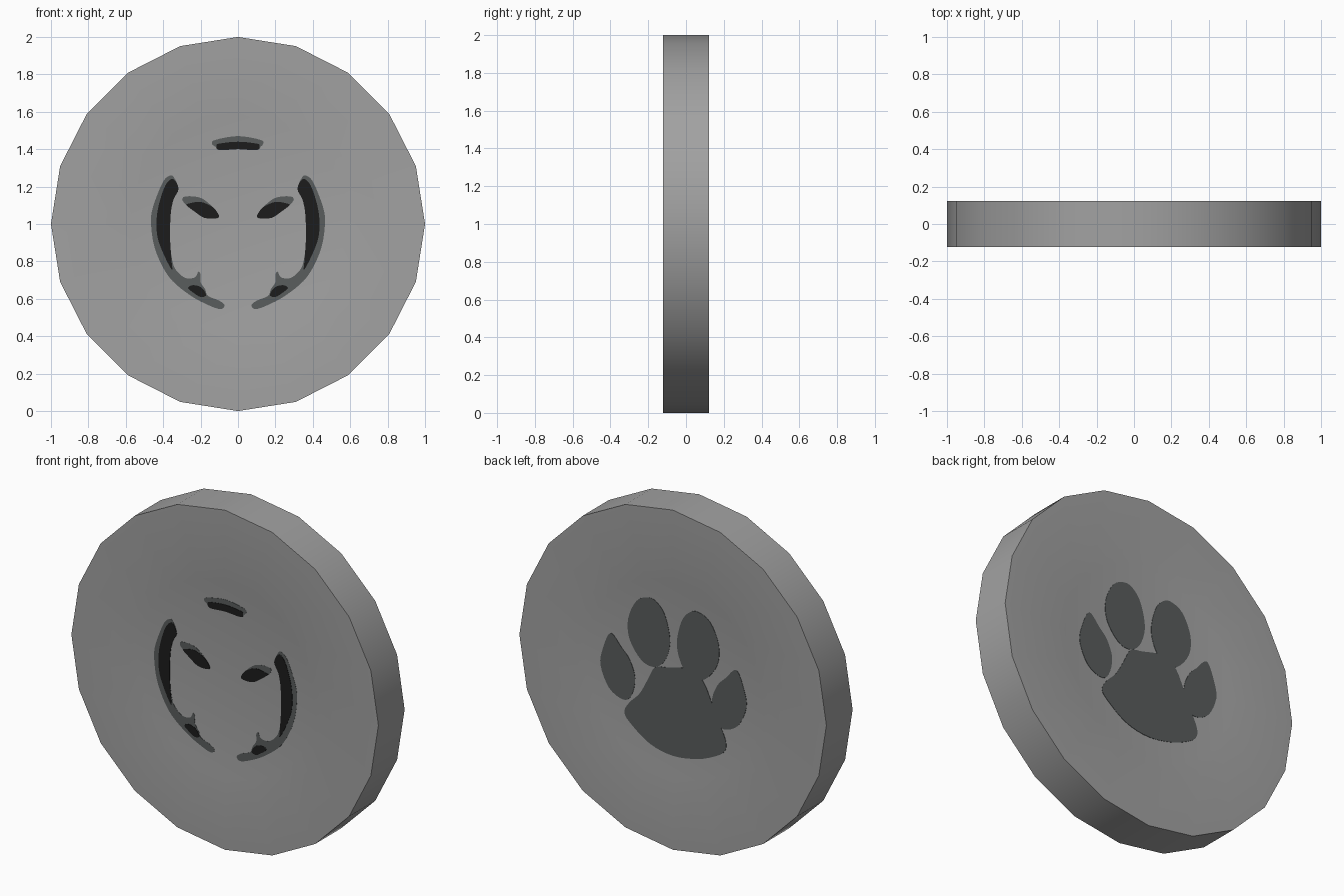
import bpy, bmesh, math
from mathutils import Vector

if "Cube" in bpy.data.objects:
    bpy.data.objects.remove(bpy.data.objects["Cube"])


def material(name, value):
    m = bpy.data.materials.new(name)
    m.diffuse_color = (*value, 1)
    m.use_nodes = True
    m.node_tree.nodes["Principled BSDF"].inputs["Base Color"].default_value = m.diffuse_color
    return m


METAL = material("grey metal", (0.36, 0.36, 0.36))
SLATE = material("slate", (0.10, 0.11, 0.11))
BLACK = material("near black", (0.012, 0.012, 0.012))
SIDES, HALF, FLOOR = 20, 0.122, 0.115   # FLOOR: |y| of the shallow dish on each face


def make_object(name, bm, mat):
    bmesh.ops.recalc_face_normals(bm, faces=bm.faces[:])
    me = bpy.data.meshes.new(name)
    bm.to_mesh(me)
    bm.free()
    me.materials.append(mat)
    ob = bpy.data.objects.new(name, me)
    bpy.context.collection.objects.link(ob)
    return ob


def smooth_outline(points, steps=4):
    """Closed Catmull-Rom curve through the points."""
    n, out = len(points), []
    p = [Vector(q) for q in points]
    for i in range(n):
        a, b, c, d = p[i - 1], p[i], p[(i + 1) % n], p[(i + 2) % n]
        for s in range(steps):
            t = s / steps
            out.append(0.5 * (2 * b + (c - a) * t + (2 * a - 5 * b + 4 * c - d) * t * t
                              + (3 * b - a - 3 * c + d) * t ** 3))
    return out


def plate(name, points, mat, side, lift, mirror=False):
    """Thin inlay on the front (side -1) or back (side 1) face."""
    bm = bmesh.new()
    y0, y1 = side * (FLOOR - 0.002), side * (FLOOR + lift)
    f = bm.faces.new([bm.verts.new((p.x, y0, p.y)) for p in smooth_outline(points)])
    ext = bmesh.ops.extrude_face_region(bm, geom=[f])["geom"]
    for v in ext:
        if isinstance(v, bmesh.types.BMVert):
            v.co.y = y1
    bmesh.ops.triangulate(bm, faces=bm.faces[:])
    ob = make_object(name, bm, mat)
    if mirror:
        ob.modifiers.new("mirror", "MIRROR").use_mirror_merge = False
    return ob


# Disc: stacked rings from the front centre round the rim to the back centre
rings = [(0.58, -FLOOR), (0.63, -HALF), (1.0, -HALF), (1.0, HALF), (0.63, HALF), (0.58, FLOOR)]
bm = bmesh.new()
loops = []
for r, y in rings:
    loops.append([bm.verts.new((r * math.sin(2 * math.pi * i / SIDES), y,
                                1 + r * math.cos(2 * math.pi * i / SIDES))) for i in range(SIDES)])
for a, b in zip(loops, loops[1:]):
    for i in range(SIDES):
        j = (i + 1) % SIDES
        bm.faces.new((a[i], a[j], b[j], b[i]))
bm.faces.new(loops[0])
bm.faces.new(loops[-1])
disc = make_object("disc", bm, METAL)
bpy.context.view_layer.objects.active = disc
disc.select_set(True)
bpy.ops.object.shade_smooth_by_angle(angle=math.radians(30))

# Front inlays: slate shapes with black shapes on top
plate("top_bar", [(-.14, 1.43), (-.12, 1.45), (0, 1.47), (.12, 1.45), (.135, 1.43), (.12, 1.412),
                  (.10, 1.395), (0, 1.40), (-.10, 1.395), (-.12, 1.412)], SLATE, -1, .001)
plate("top_bar_shadow", [(-.115, 1.418), (-.10, 1.43), (0, 1.44), (.10, 1.43), (.115, 1.418),
                         (.10, 1.395), (0, 1.40), (-.10, 1.395)], BLACK, -1, .003)
plate("side_slit", [(.36, 1.26), (.395, 1.235), (.43, 1.16), (.46, 1.07), (.465, 1.0), (.45, .89),
                    (.41, .785), (.35, .695), (.25, .615), (.16, .567), (.095, .545), (.072, .565),
                    (.10, .59), (.16, .615), (.175, .65), (.20, .69), (.20, .73), (.212, .745),
                    (.23, .715), (.275, .71), (.315, .735), (.345, .78), (.36, .865), (.365, 1.0),
                    (.35, 1.13), (.318, 1.185), (.34, 1.245)], SLATE, -1, .001, True)
plate("side_slit_shadow", [(.318, 1.187), (.345, 1.24), (.38, 1.22), (.41, 1.15), (.433, 1.05),
                           (.433, .945), (.405, .855), (.355, .757), (.355, .80), (.363, .92),
                           (.36, 1.05), (.345, 1.13)], BLACK, -1, .003, True)
plate("lower_slit_shadow", [(.17, .62), (.195, .66), (.24, .673), (.267, .658), (.235, .63),
                            (.20, .61)], BLACK, -1, .003, True)
plate("eye", [(.102, 1.04), (.135, 1.09), (.19, 1.135), (.245, 1.148), (.293, 1.143), (.29, 1.115),
              (.23, 1.065), (.18, 1.033), (.12, 1.03)], SLATE, -1, .001, True)
plate("eye_shadow", [(.102, 1.045), (.135, 1.09), (.20, 1.118), (.26, 1.11), (.275, 1.1),
                     (.23, 1.065), (.18, 1.033), (.12, 1.03)], BLACK, -1, .003, True)

# Back inlays: paw with four toes and a pad
plate("inner_toe", [(.16, 1.44), (.24, 1.40), (.295, 1.28), (.285, 1.16), (.21, 1.06), (.13, 1.04),
                    (.06, 1.09), (.022, 1.21), (.05, 1.35), (.10, 1.42)], SLATE, 1, .002, True)
plate("outer_toe", [(.41, 1.165), (.46, 1.06), (.475, .96), (.42, .84), (.33, .795), (.275, .83),
                    (.25, .94), (.285, 1.04), (.34, 1.10)], SLATE, 1, .002, True)
plate("pad", [(.12, 1.04), (.04, 1.06), (-.06, 1.085), (-.14, 1.085), (-.20, 1.03), (-.245, .94),
              (-.295, .83), (-.34, .73), (-.335, .67), (-.28, .625), (-.16, .575), (0, .55),
              (.15, .58), (.27, .66), (.32, .72), (.29, .785), (.22, .86), (.165, .96)],
      SLATE, 1, .002)
